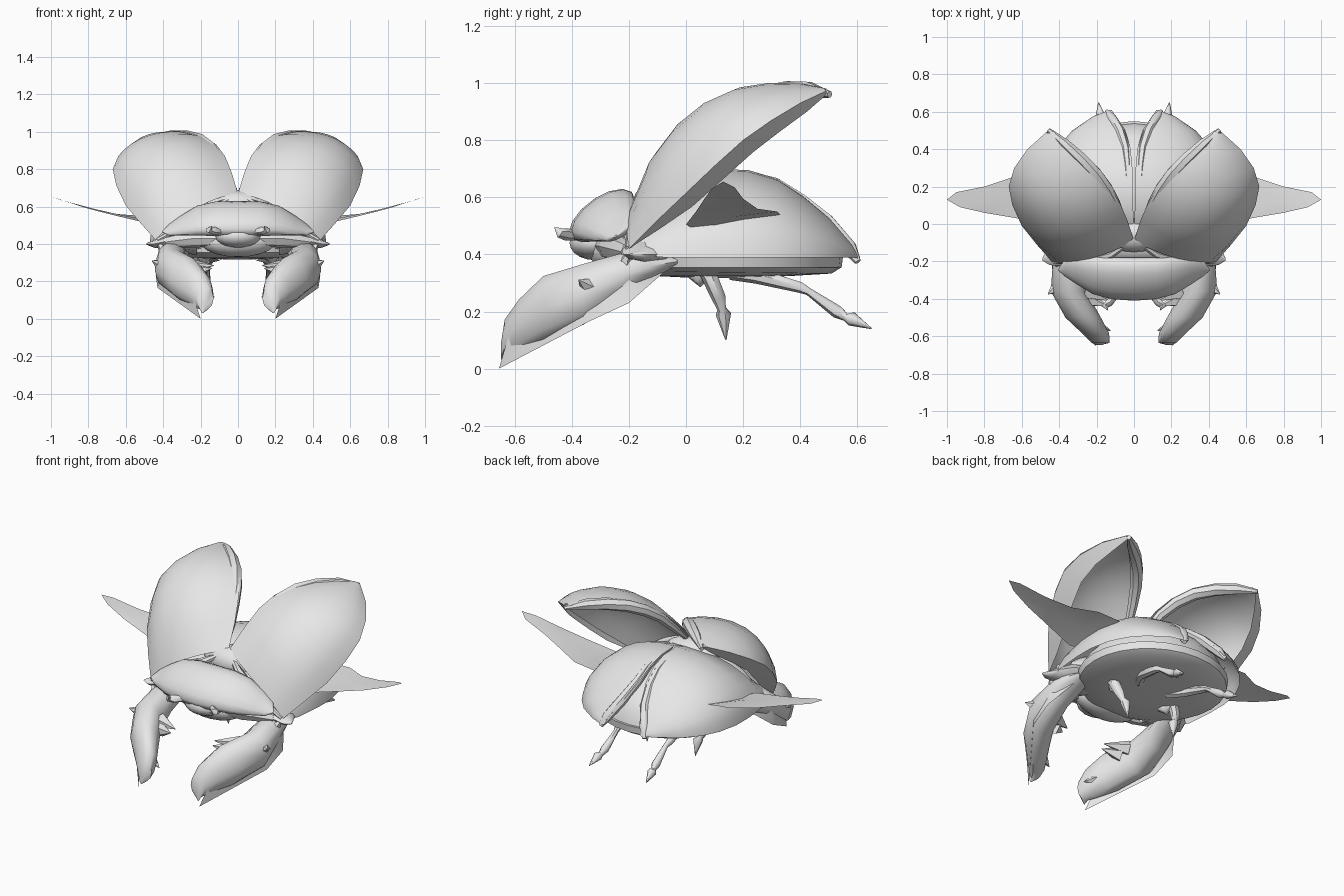
import bpy, bmesh, math
from mathutils import Vector as V

if "Cube" in bpy.data.objects:
    bpy.data.objects.remove(bpy.data.objects["Cube"])

grey = bpy.data.materials.new("light_grey")
grey.diffuse_color = (0.8, 0.8, 0.8, 1)
grey.use_nodes = True
grey.node_tree.nodes["Principled BSDF"].inputs["Base Color"].default_value = grey.diffuse_color


def make(name, verts, faces, mirror=True, facing=None, angle=50):
    me = bpy.data.meshes.new(name)
    me.from_pydata([tuple(v) for v in verts], [], faces)
    bm = bmesh.new()
    bm.from_mesh(me)
    bmesh.ops.remove_doubles(bm, verts=bm.verts, dist=0.0005)
    bmesh.ops.recalc_face_normals(bm, faces=bm.faces)
    bm.normal_update()
    if facing:  # open sheets: turn the outside towards a direction
        if sum((f.normal * f.calc_area() for f in bm.faces), V()).dot(V(facing)) < 0:
            bmesh.ops.reverse_faces(bm, faces=bm.faces)
    bm.to_mesh(me)
    bm.free()
    me.materials.append(grey)
    ob = bpy.data.objects.new(name, me)
    bpy.context.collection.objects.link(ob)
    bpy.ops.object.select_all(action='DESELECT')
    ob.select_set(True)
    bpy.context.view_layer.objects.active = ob
    bpy.ops.object.shade_smooth_by_angle(angle=math.radians(angle))
    if mirror:
        m = ob.modifiers.new("mirror", 'MIRROR')
        m.use_clip = False
        m.use_mirror_merge = False
    return ob


def grid_faces(rows, cols, closed=False):
    faces = []
    for i in range(rows - 1):
        for j in range(cols if closed else cols - 1):
            k = (j + 1) % cols
            faces.append((i * cols + j, i * cols + k, (i + 1) * cols + k, (i + 1) * cols + j))
    return faces


def dome(name, rows, facing, n=9):
    """Curved sheet: each row is a quarter-ellipse from inner to outer edge, pulled to a corner."""
    vs = []
    for i, o, k in rows:
        for j in range(n):
            a = math.pi / 2 * j / (n - 1)
            vs.append(k + (o - k) * (1 - math.cos(a)) + (i - k) * (1 - math.sin(a)))
    return make(name, vs, grid_faces(len(rows), n), facing=facing)


def strip(name, edge_a, edge_b, facing):
    """Flat band between two edges of equal length."""
    vs = [V(p) for pair in zip(edge_a, edge_b) for p in pair]
    return make(name, vs, grid_faces(len(edge_a), 2), facing=facing)


def loft(name, stations, n=10, mirror=True, angle=50):
    """Closed skin through elliptical rings given as centre, half-axis, half-axis."""
    vs = []
    for c, u, v in stations:
        for j in range(n):
            a = 2 * math.pi * j / n
            vs.append(V(c) + V(u) * math.cos(a) + V(v) * math.sin(a))
    faces = grid_faces(len(stations), n, True)
    faces += [tuple(range(n)), tuple(range(len(vs) - n, len(vs)))]
    return make(name, vs, faces, mirror, angle=angle)


def limb(name, pts, radii, n=7):
    """Tapering tube along a path."""
    pts = [V(p) for p in pts]
    st = []
    for i, p in enumerate(pts):
        d = (pts[min(i + 1, len(pts) - 1)] - pts[max(i - 1, 0)]).normalized()
        ref = V((1, 0, 0)) if abs(d.x) < 0.8 else V((0, 0, 1))
        u = d.cross(ref).normalized()
        st.append((p, u * radii[i], d.cross(u) * radii[i]))
    return loft(name, st, n)


def ellipsoid(name, c, r, lower=None, n=20, m=10):
    """Egg with an optional different radius below its middle."""
    st = []
    for i in range(m + 1):
        a = -math.pi / 2 + math.pi * i / m
        w = max(math.cos(a), 0.004)
        h = r[2] if a > 0 or lower is None else lower
        st.append(((c[0], c[1], c[2] + h * math.sin(a)), (r[0] * w, 0, 0), (0, r[1] * w, 0)))
    return loft(name, st, n, False)


# Raised wing cases
bulge = V((0.34, -0.70, 0.63)) / 0.414
case_in = [(0, -.09, .67), (.035, .02, .785), (.07, .10, .87), (.115, .18, .93),
           (.175, .26, .972), (.255, .34, .992), (.345, .42, .995), (.43, .495, .978)]
case_out = [(.44, -.20, .42), (.52, -.11, .51), (.60, -.01, .605), (.65, .10, .71),
            (.67, .20, .80), (.64, .30, .87), (.57, .40, .93), (.47, .49, .972)]
case_b = [.06, .12, .138, .135, .112, .078, .04, .01]
dome("raised_wing_case", [(V(i), V(o), (V(i) + V(o)) / 2 + bulge * b)
                          for i, o, b in zip(case_in, case_out, case_b)], bulge)
# Folded-under rim of the raised cases
fold = [0, .5, .9, 1, 1, .9, .7, .2]
strip("wing_case_rim", case_out, [V(o) + V((-.10, .035, -.042)) * f
                                  for o, f in zip(case_out, fold)], (.3, .3, -1))
limb("wing_case_ridge", [V(p) + V((.028, .008, -.018)) for p in case_in],
     [.008, .022, .028, .033, .035, .035, .03, .012])
# Folded lip along the front of each wing case
limb("wing_case_lip", [(0, -.09, .66), (.12, -.16, .60), (.25, -.195, .52), (.43, -.20, .42)],
     [.012, .022, .024, .012])

# Closed inner shells covering the abdomen
shell_in = [(0, -.16, .50), (0, -.05, .64), (.005, .10, .70), (.006, .22, .695), (.01, .32, .665),
            (.02, .41, .605), (.05, .50, .53), (.10, .58, .44), (.12, .61, .39)]
shell_out = [(.42, -.20, .40), (.46, -.08, .39), (.475, .08, .39), (.475, .20, .39), (.45, .32, .39),
             (.40, .42, .39), (.33, .50, .39), (.22, .575, .39), (.13, .61, .385)]
dome("abdomen_shell", [(V(i), V(o), V((o[0], (i[1] + o[1]) / 2, i[2])))
                       for i, o in zip(shell_in, shell_out)], (.5, .2, .8))
limb("shell_ridge", [V(p) + V((.025, -.008, -.016)) for p in shell_in[2:]],
     [.008, .016, .022, .026, .03, .028, .012])

# Body: domed top, slab-like underside
ellipsoid("abdomen", (0, .155, .385), (.40, .385, .24), lower=.02, n=28)
loft("belly", [((0, .16, .395), (.425, 0, 0), (0, .39, 0)), ((0, .16, .355), (.415, 0, 0), (0, .385, 0)),
               ((0, .16, .337), (.37, 0, 0), (0, .35, -.004)), ((0, .13, .324), (.24, 0, 0), (0, .23, 0)),
               ((0, .10, .318), (.08, 0, 0), (0, .08, 0))], 28, False, 40)
ellipsoid("thorax", (0, -.12, .45), (.36, .11, .15), lower=.12)
ellipsoid("neck_plate", (0, -.06, .60), (.17, .09, .085))
loft("shoulder", [((.22, -.13, .42), (0, .11, 0), (0, 0, .08)),
                  ((.38, -.135, .415), (0, .09, 0), (0, 0, .045)),
                  ((.45, -.16, .40), (0, .06, 0), (0, 0, .02)),
                  ((.49, -.19, .40), (0, .006, 0), (0, 0, .004))], 8)

# Crescent head shield
half = [(0, -.295, .535, .115, .075), (.12, -.29, .535, .112, .073), (.22, -.275, .524, .10, .062),
        (.31, -.25, .497, .07, .038), (.37, -.235, .475, .045, .02), (.405, -.245, .465, .004, .003)]
full = [(-x, *r) for x, *r in half[:0:-1]] + half
loft("head_shield", [((x, y, z), (0, ry, ry * .5), (0, 0, rz)) for x, y, z, ry, rz in full],
     14, False)

# Face, mouth and feelers
ellipsoid("face", (0, -.32, .44), (.12, .09, .06), n=14)
ellipsoid("jaw", (0, -.24, .41), (.20, .10, .08), n=14)
limb("feeler", [(.08, -.36, .465), (.13, -.42, .47), (.155, -.44, .475), (.14, -.46, .495)],
     [.015, .022, .018, .002], 6)
limb("cheek", [(.10, -.28, .43), (.22, -.26, .43), (.38, -.20, .41)], [.04, .05, .03])

# Hind wings: thin flat membranes, rear edge higher
wing = [(.38, .05, .475), (.46, .0, .505), (.65, .035, .55), (.80, .06, .588), (.93, .09, .63),
        (1.0, .13, .655), (.95, .17, .635), (.80, .20, .595), (.65, .25, .56), (.52, .32, .55),
        (.38, .33, .54)]
make("hind_wing", wing + [(.5, .15, .53), (.72, .13, .575)],
     [(0, 1, 11), (1, 2, 12, 11), (2, 3, 12), (3, 4, 12), (4, 5, 6, 12), (6, 7, 12), (7, 8, 12),
      (8, 9, 11, 12), (9, 10, 11), (10, 0, 11)], facing=(0, 0, 1))

# Digging front arms
arm = [(.32, -.03, .375, .05, .012), (.34, -.12, .36, .08, .05), (.355, -.22, .325, .08, .085),
       (.35, -.36, .26, .095, .112), (.272, -.50, .208, .095, .122), (.205, -.585, .15, .072, .097),
       (.178, -.635, .11, .048, .065), (.19, -.648, .06, .012, .03)]
loft("front_arm", [((x, y, z), (rx, 0, 0), (0, 0, rz)) for x, y, z, rx, rz in arm], 10)
make("arm_blade", [(.20, -.655, .0), (.43, -.34, .165), (.44, -.20, .23), (.36, -.08, .335),
                   (.42, -.20, .33), (.41, -.36, .27), (.24, -.62, .12)],
     [(0, 1, 5, 6), (1, 2, 4, 5), (2, 3, 4)], facing=(1, -.5, 0))
# Spikes on the arms
for base, tip in [((.40, -.33, .28), (.46, -.375, .31)), ((.38, -.22, .34), (.43, -.20, .41)),
                  ((.24, -.40, .25), (.14, -.44, .27)), ((.26, -.36, .28), (.13, -.41, .285)),
                  ((.22, -.54, .16), (.125, -.57, .115))]:
    limb("arm_spike", [base, tip], [.045, .002], 5)

# Walking legs with pointed feet
limb("middle_leg", [(.20, .03, .36), (.22, .07, .355), (.20, .115, .25), (.185, .125, .21),
                    (.17, .132, .19), (.16, .14, .10)], [.02, .032, .026, .016, .028, .002])
limb("rear_leg", [(.10, .16, .34), (.15, .25, .325), (.17, .40, .285), (.165, .43, .27),
                  (.17, .53, .20), (.175, .56, .18), (.18, .58, .175), (.19, .65, .14)],
     [.03, .028, .02, .014, .024, .014, .026, .002])
limb("leg_joint", [(.16, .0, .35), (.18, .05, .32), (.20, .10, .35)], [.02, .035, .015])
